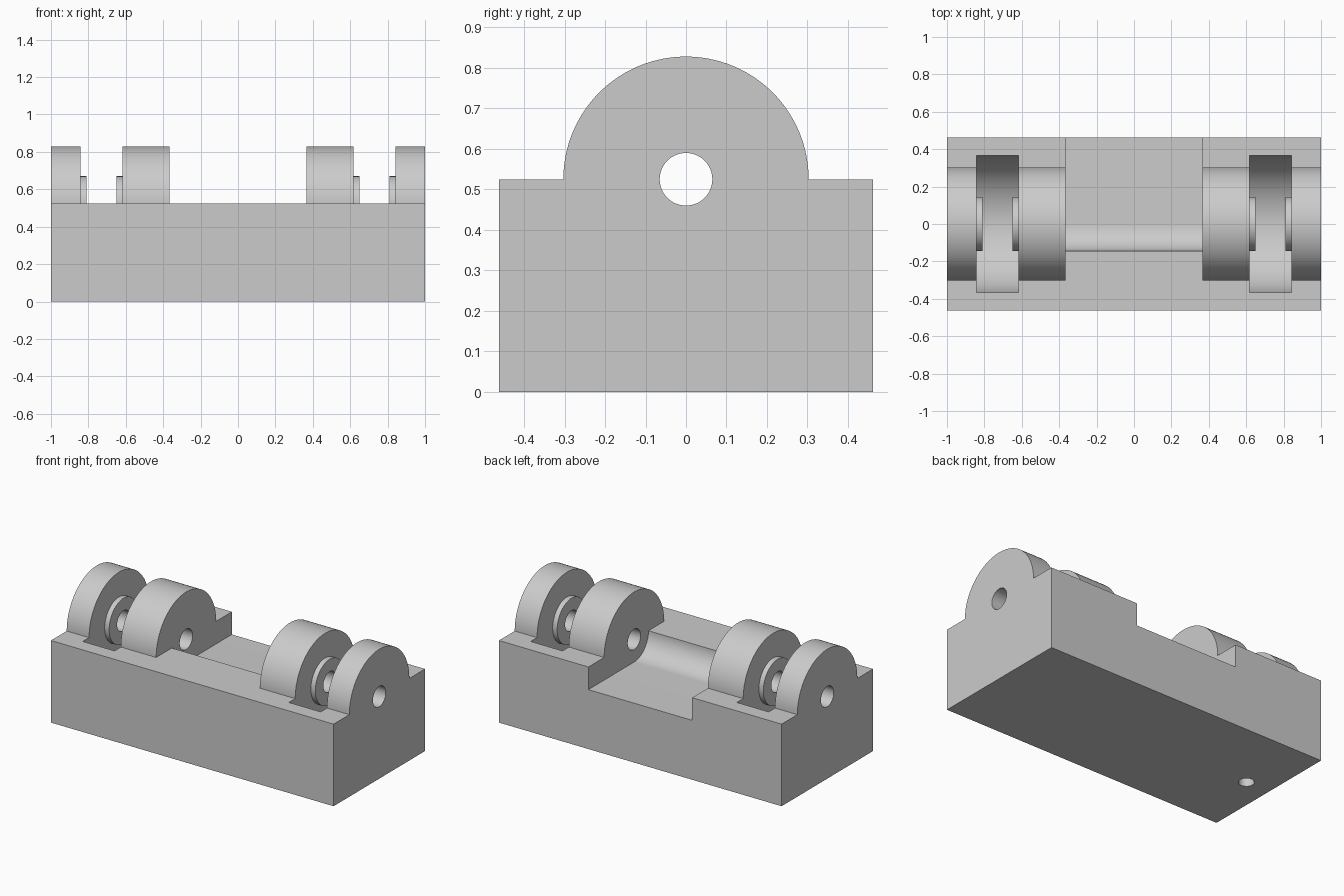
import bpy
import bmesh
from math import cos, sin, pi

if "Cube" in bpy.data.objects:
    bpy.data.objects.remove(bpy.data.objects["Cube"], do_unlink=True)

AXIS_Z = 0.525       # pin axis and block top
HALF_Y = 0.462
KNUCKLE_R = 0.303
BOSS_R = 0.145
INNER, SLOT_A, SLOT_B = 0.367, 0.617, 0.842   # x stations of the knuckles

grey = bpy.data.materials.new("plain_grey")
grey.use_nodes = True
colour = (0.6, 0.6, 0.6, 1)
grey.diffuse_color = colour
grey.node_tree.nodes["Principled BSDF"].inputs["Base Color"].default_value = colour


def arc(radius, start, end, steps):
    """Points (y, z) on an arc around the pin axis."""
    angles = [start + (end - start) * i / steps for i in range(steps + 1)]
    return [(radius * cos(a), AXIS_Z + radius * sin(a)) for a in angles]


def extrude_x(name, profile, x0, x1):
    """Closed prism from a (y, z) profile, running along x."""
    bm = bmesh.new()
    face = bm.faces.new([bm.verts.new((x0, y, z)) for y, z in profile])
    result = bmesh.ops.extrude_face_region(bm, geom=[face])
    moved = [v for v in result["geom"] if isinstance(v, bmesh.types.BMVert)]
    bmesh.ops.translate(bm, verts=moved, vec=(x1 - x0, 0, 0))
    bmesh.ops.recalc_face_normals(bm, faces=bm.faces)
    mesh = bpy.data.meshes.new(name)
    bm.to_mesh(mesh)
    bm.free()
    mesh.materials.append(grey)
    obj = bpy.data.objects.new(name, mesh)
    bpy.context.collection.objects.link(obj)
    return obj


def disc(name, radius, x0, x1, steps=96):
    return extrude_x(name, arc(radius, 0, 2 * pi, steps)[:-1], x0, x1)


def combine(target, tool, operation):
    """Apply a boolean and discard the tool."""
    tool.hide_render = True
    mod = target.modifiers.new("shape", "BOOLEAN")
    mod.operation, mod.solver, mod.object = operation, "EXACT", tool
    bpy.context.view_layer.objects.active = target
    bpy.ops.object.modifier_apply(modifier=mod.name)
    bpy.data.objects.remove(tool, do_unlink=True)


# Block with a rounded ridge along its whole length
outline = ([(-HALF_Y, 0), (HALF_Y, 0), (HALF_Y, AXIS_Z)]
           + arc(KNUCKLE_R, 0, pi, 64) + [(-HALF_Y, AXIS_Z)])
body = extrude_x("hinge_block", outline, -1, 1)

# Centre gap: open above, rounded channel running out to the back
channel = ([(-0.6, 1), (-0.6, AXIS_Z)] + arc(BOSS_R, pi, 1.5 * pi, 24)
           + [(0.6, AXIS_Z - BOSS_R), (0.6, 1)])
combine(body, extrude_x("centre_cutter", channel, -INNER, INNER), "DIFFERENCE")

# Round slots with a thin boss on each wall
for side in (-1, 1):
    combine(body, disc("slot_cutter", 0.367, side * SLOT_A, side * SLOT_B), "DIFFERENCE")
    for wall, step in ((SLOT_A, 1), (SLOT_B, -1)):
        boss = disc("boss", BOSS_R, side * (wall - step * 0.04), side * (wall + step * 0.032))
        combine(body, boss, "UNION")

# Pin hole through everything
combine(body, disc("pin_cutter", 0.065, -1.2, 1.2, 64), "DIFFERENCE")

# Blind hole in the underside near one end
bpy.ops.mesh.primitive_cylinder_add(vertices=48, radius=0.045, depth=0.2,
                                    location=(-0.834, 0, 0))
combine(body, bpy.context.object, "DIFFERENCE")

# Smooth curved faces, crisp edges
bpy.ops.object.select_all(action="DESELECT")
body.select_set(True)
bpy.context.view_layer.objects.active = body
bpy.ops.object.shade_smooth_by_angle(angle=0.5)
